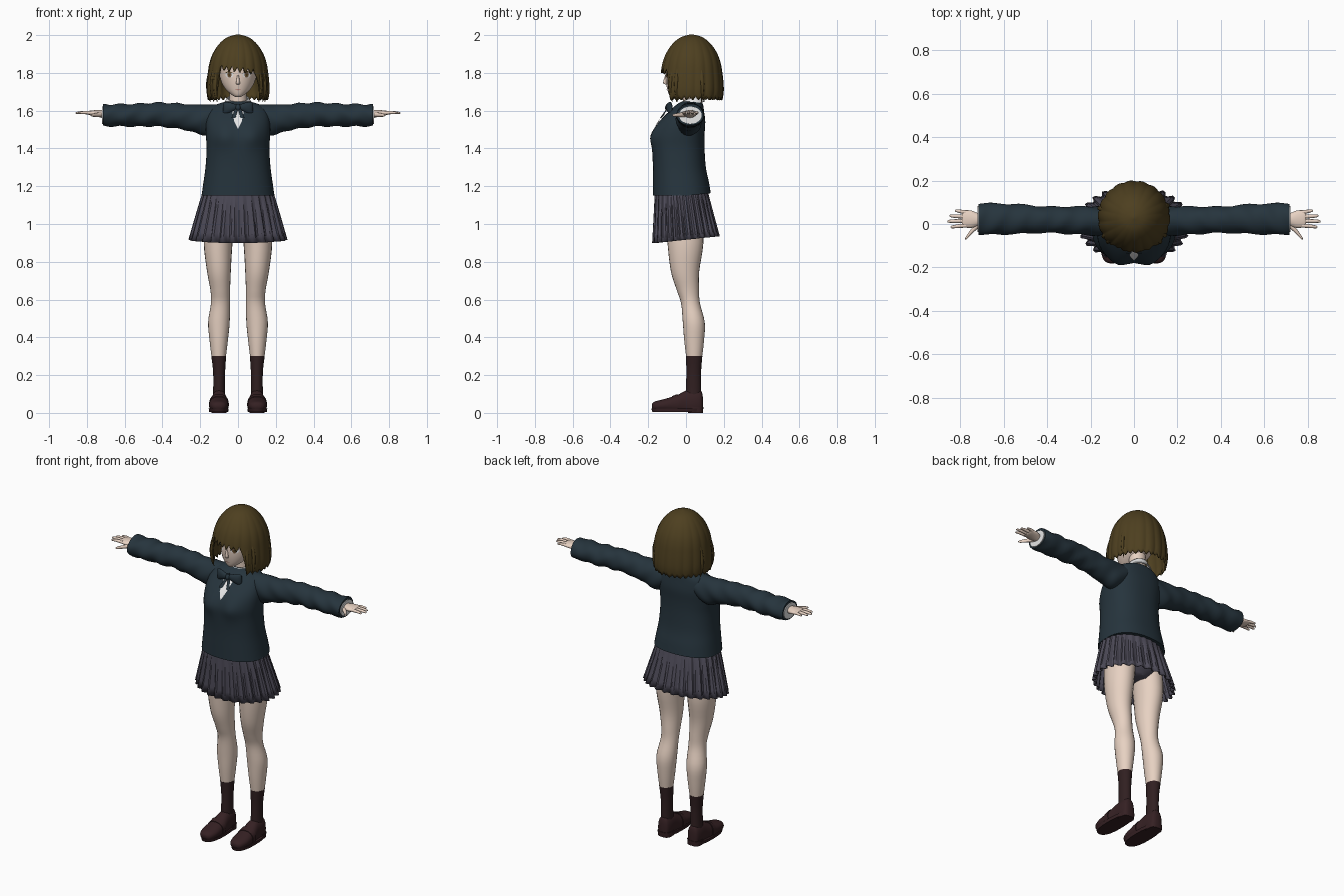
import bpy, bmesh, math, random
from mathutils import Vector

random.seed(4)
cube = bpy.data.objects.get("Cube")
if cube:
    bpy.data.objects.remove(cube, do_unlink=True)


def material(name, *rgb):
    m = bpy.data.materials.new(name)
    m.use_nodes = True
    m.diffuse_color = (*rgb, 1)
    m.node_tree.nodes["Principled BSDF"].inputs["Base Color"].default_value = (*rgb, 1)
    return m


SKIN = material("skin", .8, .64, .54)
HAIR = material("brown hair", .075, .05, .014)
KNIT = material("navy knit", .019, .034, .046)
SKIRT = material("grey skirt", .075, .07, .098)
SOCK = material("dark sock", .03, .014, .015)
SHOE = material("shoe leather", .036, .015, .017)
WHITE = material("white cloth", .8, .8, .8)
IRIS = material("brown iris", .18, .1, .05)
LIP = material("lip", .55, .27, .22)


def build(name, verts, faces, mat, mirror=False, angle=45, thick=0):
    me = bpy.data.meshes.new(name)
    me.from_pydata([tuple(v) for v in verts], [], faces)
    bm = bmesh.new()
    bm.from_mesh(me)
    bmesh.ops.recalc_face_normals(bm, faces=bm.faces)
    bm.to_mesh(me)
    bm.free()
    me.materials.append(mat)
    ob = bpy.data.objects.new(name, me)
    bpy.context.collection.objects.link(ob)
    if mirror:
        ob.modifiers.new("Mirror", 'MIRROR').use_mirror_merge = False
    if thick:
        mod = ob.modifiers.new("Solidify", 'SOLIDIFY')
        mod.thickness, mod.offset = thick, 0
    bpy.ops.object.select_all(action='DESELECT')
    ob.select_set(True)
    bpy.context.view_layer.objects.active = ob
    bpy.ops.object.shade_smooth_by_angle(angle=math.radians(angle))
    return ob


def smooth_rings(rings, steps):
    """Catmull-Rom subdivision of a list of cross-sections."""
    r = [Vector(a) for a in rings]
    out = []
    for i in range(len(r) - 1):
        a, b, c, d = r[max(i - 1, 0)], r[i], r[i + 1], r[min(i + 2, len(r) - 1)]
        for k in range(steps):
            t = k / steps
            out.append(b + (c - a) * t / 2 + (2 * a - 5 * b + 4 * c - d) * t * t / 2
                       + (3 * b - a - 3 * c + d) * t ** 3 / 2)
    return out + [r[-1]]


def quads(rows, n):
    return [(i * n + j, i * n + (j + 1) % n, (i + 1) * n + (j + 1) % n, (i + 1) * n + j)
            for i in range(rows - 1) for j in range(n)]


def loft(name, rings, mat, axis='z', seg=24, steps=4, power=2, shape=None, caps=True, **kw):
    """Each ring: place on the axis, two centre values, two radii."""
    rows = smooth_rings(rings, steps)
    verts = []
    for s, cu, cv, ru, rv in rows:
        for j in range(seg):
            a = 2 * math.pi * j / seg
            c, d = math.cos(a), math.sin(a)
            u = cu + ru * math.copysign(abs(c) ** (2 / power), c)
            v = cv + rv * math.copysign(abs(d) ** (2 / power), d)
            p = {'z': (u, v, s), 'x': (s, u, v), 'y': (u, s, v)}[axis]
            verts.append(shape(Vector(p)) if shape else p)
    faces = quads(len(rows), seg)
    if caps:
        faces += [tuple(range(seg)), tuple(range(len(verts) - seg, len(verts)))]
    return build(name, verts, faces, mat, **kw)


def plate(name, outline, target, mat, offset=.004, mirror=False):
    """Thin flat shape laid onto the front of a target part."""
    n = len(outline)
    mid = (sum(p[0] for p in outline) / n, sum(p[1] for p in outline) / n)
    ob = build(name, [(x, -.4, z) for x, z in list(outline) + [mid]],
               [(i, (i + 1) % n, n) for i in range(n)], mat)
    w = ob.modifiers.new("Wrap", 'SHRINKWRAP')
    w.target, w.wrap_method, w.wrap_mode = target, 'PROJECT', 'ABOVE_SURFACE'
    w.use_project_y, w.offset = True, offset
    if mirror:
        ob.modifiers.new("Mirror", 'MIRROR').use_mirror_merge = False


def oval(cx, cz, rx, rz, n=16):
    return [(cx + rx * math.cos(2 * math.pi * i / n), cz + rz * math.sin(2 * math.pi * i / n))
            for i in range(n)]


# Head, neck and face
head = loft("head", [(1.672, 0, -.066, .012, .012), (1.683, 0, -.055, .032, .034),
                     (1.71, 0, -.03, .063, .068), (1.75, 0, 0, .088, .106),
                     (1.8, 0, .015, .1, .124), (1.87, 0, .02, .105, .125),
                     (1.94, 0, .025, .075, .085), (1.97, 0, .03, .02, .02)], SKIN, seg=32)
loft("neck", [(1.58, 0, .035, .06, .055), (1.66, 0, .03, .046, .046),
              (1.76, 0, .025, .05, .05)], SKIN)
loft("nose", [(1.738, 0, -.102, .007, .004), (1.748, 0, -.108, .01, .013),
              (1.79, 0, -.106, .004, .004)], SKIN, seg=12)
plate("eye_whites", oval(.044, 1.79, .021, .016), head, WHITE, .003, True)
plate("irises", oval(.043, 1.79, .011, .015), head, IRIS, .005, True)
plate("pupils", oval(.043, 1.79, .005, .008), head, HAIR, .0065, True)
plate("eyelashes", [(.019, 1.797), (.043, 1.806), (.068, 1.798), (.045, 1.811)], head, HAIR, .007, True)
plate("mouth", oval(0, 1.712, .014, .003), head, LIP)

# Hair shell: bob with a face opening, bangs and pointed lock ends
profile = smooth_rings([(2, .004), (1.985, .055), (1.95, .097), (1.9, .129), (1.85, .146), (1.8, .154),
                        (1.75, .159), (1.7, .16), (1.64, .15)], 6)


def hair_radius(z):
    for a, b in zip(profile, profile[1:]):
        if z >= b[0]:
            return a[1] + (b[1] - a[1]) * (a[0] - z) / (a[0] - b[0])
    return profile[-1][1]


def hair_hem(front):
    """front: signed angle from straight ahead, in degrees."""
    side = min(max((abs(front) - 37) / 9, 0), 1)
    saw = abs((front / 11) % 1 - .35)
    bangs = 1.8 + .06 * saw - .0003 * front
    return bangs * (1 - side) + (1.655 + .035 * saw) * side


SEG, ROWS = 180, 28
verts = []
for i in range(ROWS):
    for j in range(SEG):
        deg = 360 * j / SEG - 180
        u = (i + .2) / (ROWS - .8)
        z = 2 - (2 - hair_hem(deg)) * u ** 1.6
        groove = 1 + u * (.035 * abs(math.sin(math.radians(deg * 9 + 40 * u))) - .015)
        r = hair_radius(z) * groove
        a = math.radians(deg)
        verts.append((r * math.sin(a), .03 - r * 1.02 * math.cos(a), z))
build("hair", verts, quads(ROWS, SEG) + [tuple(range(SEG))], HAIR, thick=.008, angle=50)
for k, deg in enumerate((-58, -47, 47, 60, 110, -105)):
    a = math.radians(deg)
    x, y = math.sin(a), -math.cos(a)
    loft(f"loose_lock_{k + 1}", [(z, x * r, .03 + y * r, w, w) for z, r, w in
                                 ((1.85, .14, .008), (1.76, .162, .011), (1.69, .163, .007),
                                  (1.645, .15, .001))], HAIR, seg=8)


# Sweater body with a soft bust
def bust(p):
    if p.y < 0:
        p.y -= .022 * math.exp(-((abs(p.x) - .075) / .055) ** 2 - ((p.z - 1.465) / .06) ** 2)
    elif p.z < 1.25:
        p.z += .1 * p.y * (1.25 - p.z) / .1
    return p


sweater = loft("sweater_body", [(1.15, 0, -.022, .193, .153), (1.22, 0, -.027, .183, .148),
                                (1.3, 0, -.035, .172, .14), (1.4, 0, -.04, .166, .138),
                                (1.47, 0, -.037, .17, .135), (1.54, 0, -.02, .17, .122),
                                (1.6, 0, .005, .155, .09), (1.632, 0, .02, .115, .07),
                                (1.648, 0, .03, .065, .052)],
               KNIT, seg=48, power=2.35, shape=bust)


def wrinkle(p):
    p.z += .004 * math.sin(p.x * 62 + p.y * 30) * min(max(p.x - .2, 0) * 8, 1)
    p.y += .003 * math.sin(p.x * 45 + p.z * 50)
    return p


loft("sleeves", [(.08, .015, 1.572, .06, .062), (.17, .015, 1.55, .067, .082),
                 (.25, .016, 1.562, .065, .071), (.4, .02, 1.579, .061, .064),
                 (.55, .023, 1.576, .069, .06), (.69, .023, 1.576, .073, .058),
                 (.716, .023, 1.576, .071, .056)], KNIT, 'x', 28, 8, shape=wrinkle, mirror=True)
loft("shirt_cuffs", [(.66, .023, 1.576, .06, .048), (.721, .023, 1.576, .06, .046)],
     WHITE, 'x', steps=1, mirror=True)
plate("shirt_front", [(-.034, 1.61), (-.02, 1.54), (0, 1.5), (.02, 1.54), (.034, 1.61)], sweater, WHITE, .006)


def tilt(p):
    p.z += .35 * (p.y - .03)
    return p


loft("shirt_collar", [(1.625, 0, .028, .085, .07), (1.645, 0, .028, .068, .06),
                      (1.665, 0, .03, .055, .052)], WHITE, shape=tilt, caps=False, thick=.006)

# Bow
loft("bow_wings", [(.004, -.092, 1.618, .009, .012), (.03, -.092, 1.618, .014, .022),
                   (.065, -.085, 1.614, .014, .033), (.08, -.08, 1.612, .006, .03)],
     KNIT, 'x', 16, mirror=True)
loft("bow_knot", [(1.6, 0, -.096, .009, .01), (1.617, 0, -.098, .014, .014),
                  (1.636, 0, -.092, .009, .01)], KNIT, seg=14)
loft("bow_tails", [(1.56, .025, -.135, .011, .004), (1.608, .008, -.1, .008, .004)],
     KNIT, seg=8, mirror=True)

# Hands
loft("palms", [(.68, .02, 1.578, .028, .022), (.715, .02, 1.582, .029, .021),
               (.75, .022, 1.586, .04, .017), (.785, .024, 1.588, .039, .012),
               (.792, .024, 1.588, .034, .008)], SKIN, 'x', mirror=True)
for name, y, tip in (("index", -.007, .845), ("middle", .014, .86), ("ring", .034, .85), ("little", .053, .825)):
    end = y + (y - .02) * .25
    loft(name + "_fingers", [(.775, y, 1.588, .0095, .0095), (tip - .03, (y + end) / 2, 1.59, .0085, .008),
                             (tip - .005, end, 1.588, .006, .005), (tip, end, 1.588, .002, .002)],
         SKIN, 'x', 10, mirror=True)
loft("thumbs", [(.71, .005, 1.58, .018, .013), (.745, -.03, 1.578, .013, .011),
                (.77, -.06, 1.576, .009, .008), (.778, -.069, 1.576, .003, .003)],
     SKIN, 'x', 12, mirror=True)

# Pleated skirt and undershorts
PLEATS, FOLDS = 28, (-.5, .5, .65, -.35)
n = PLEATS * len(FOLDS)
verts = []
for i in range(7):
    t = i / 6
    for j in range(n):
        a = 2 * math.pi * (j + .5) / n
        r = 1 + FOLDS[j % 4] * (.02 + .065 * t)
        x, y = math.cos(a) * r, math.sin(a) * r
        verts.append(((.172 + .075 * t ** .9) * x, -.028 + .028 * t + (.132 + .036 * t) * y,
                      1.2 - (.283 - .018 * math.sin(a)) * t))
build("pleated_skirt", verts, quads(7, n), SKIRT, thick=.005, angle=25)
loft("undershorts", [(.95, 0, 0, .06, .07), (1, 0, -.005, .15, .11),
                     (1.08, 0, -.015, .17, .125), (1.18, 0, -.025, .16, .12)], SKIRT)

# Legs, socks and loafers
loft("legs", [(1.08, .09, -.01, .08, .1), (.9, .105, -.003, .076, .095), (.75, .101, -.005, .063, .075),
              (.65, .094, .01, .052, .059), (.58, .093, .024, .05, .05),
              (.48, .101, .041, .057, .058), (.38, .102, .043, .048, .052),
              (.28, .102, .043, .036, .04)], SKIN, mirror=True)
loft("socks", [(.3, .102, .043, .039, .0435), (.22, .1, .041, .032, .039),
               (.14, .1, .04, .031, .04), (.06, .1, .04, .034, .042)], SOCK, mirror=True)


def flat_base(p):
    p.z = max(p.z, .015)
    return p


loft("loafers", [(-.18, .102, .035, .018, .012), (-.165, .102, .036, .038, .024),
                 (-.12, .102, .04, .051, .032), (-.05, .101, .045, .049, .048),
                 (0, .1, .05, .042, .068), (.05, .1, .05, .04, .072),
                 (.08, .1, .05, .032, .066), (.089, .1, .045, .016, .04)],
     SHOE, 'y', power=2.3, shape=flat_base, mirror=True)
loft("loafer_straps", [(-.075, .101, .044, .053, .044), (-.045, .101, .047, .052, .053)],
     SHOE, 'y', steps=2, power=2.3, shape=flat_base, mirror=True)
loft("soles", [(.004, .102, -.046, .05, .132), (.022, .102, -.046, .053, .137)],
     SHOE, steps=1, power=2.5, mirror=True)
loft("heels", [(0, .1, .05, .04, .04), (.03, .1, .05, .042, .042)], SHOE, steps=1, power=3, mirror=True)
